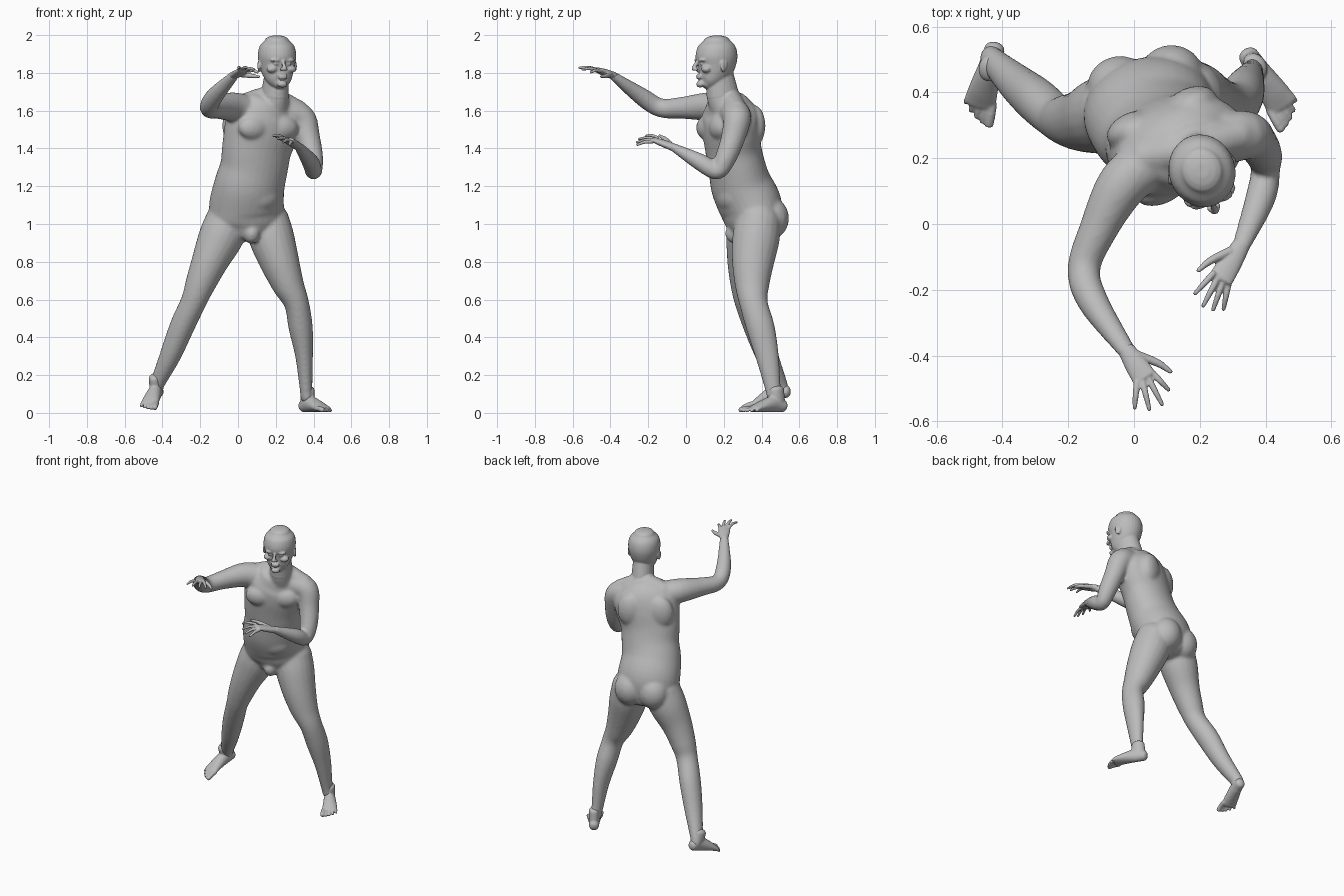
import bpy, bmesh, math
from mathutils import Vector, Matrix

if "Cube" in bpy.data.objects:
    bpy.data.objects.remove(bpy.data.objects["Cube"])

# One plain clay colour
clay = bpy.data.materials.new("clay grey")
clay.use_nodes = True
clay.diffuse_color = (0.5, 0.5, 0.5, 1)
clay.node_tree.nodes["Principled BSDF"].inputs["Base Color"].default_value = (0.5, 0.5, 0.5, 1)
IDENTITY = Matrix.Identity(4)


def frame(location, yaw=0, pitch=0, mirror=1):
    """Local frame facing -y, turned to the left by yaw and tipped by pitch."""
    return (Matrix.Translation(location) @ Matrix.Rotation(math.radians(yaw), 4, 'Z')
            @ Matrix.Rotation(math.radians(pitch), 4, 'X') @ Matrix.Diagonal((mirror, 1, 1, 1)))


def spline(points, steps):
    """Smooth path through centre + radii points."""
    pts = [Vector(p if len(p) == 5 else (*p, p[3])) for p in points]
    pts = [2 * pts[0] - pts[1]] + pts + [2 * pts[-1] - pts[-2]]
    out = []
    for i in range(1, len(pts) - 2):
        a, b, c, d = pts[i - 1:i + 3]
        for s in range(steps):
            t = s / steps
            out.append((2 * b + (c - a) * t + (2 * a - 5 * b + 4 * c - d) * t ** 2
                        + (3 * b - a - 3 * c + d) * t ** 3) / 2)
    return out + [pts[-2]]


def tube(bm, points, yaw=(0, 0), m=IDENTITY, sides=20, steps=5, cap=0.7):
    """Loft elliptical rings along a path, with rounded ends."""
    path = spline(points, steps)
    n = len(path)
    rings = []
    for i, p in enumerate(path):
        tangent = (path[min(i + 1, n - 1)].xyz - path[max(i - 1, 0)].xyz).normalized()
        angle = math.radians(yaw[0] + (yaw[1] - yaw[0]) * i / (n - 1))
        side = Vector((math.cos(angle), math.sin(angle), 0))
        side = (side - tangent * side.dot(tangent)).normalized()
        depth = tangent.cross(side)
        grades = [(0, 1)]
        ends = [(t, math.sqrt(1 - t * t)) for t in (0.4, 0.75, 0.95)]
        if i == 0:
            grades = [(-t, s) for t, s in reversed(ends)] + grades
        if i == n - 1:
            grades = grades + ends
        for t, s in grades:
            centre = p.xyz + tangent * t * cap * min(p[3], p[4])
            ring = []
            for k in range(sides):
                u = math.tau * k / sides
                v = centre + s * (side * math.cos(u) * p[3] + depth * math.sin(u) * p[4])
                ring.append(bm.verts.new(m @ v))
            rings.append(ring)
    for r, q in zip(rings, rings[1:]):
        for k in range(sides):
            j = (k + 1) % sides
            bm.faces.new((r[k], r[j], q[j], q[k]))
    bm.faces.new(rings[0][::-1])
    bm.faces.new(rings[-1])


def blob(bm, centre, radii, m=IDENTITY):
    bmesh.ops.create_uvsphere(bm, u_segments=20, v_segments=12, radius=1,
                              matrix=m @ Matrix.Translation(centre) @ Matrix.Diagonal((*radii, 1)))


def finish(name, bm, voxel, smooth):
    """Fuse the overlapping forms into one smooth skin."""
    bmesh.ops.recalc_face_normals(bm, faces=bm.faces)
    mesh = bpy.data.meshes.new(name)
    bm.to_mesh(mesh)
    bm.free()
    mesh.materials.append(clay)
    obj = bpy.data.objects.new(name, mesh)
    bpy.context.collection.objects.link(obj)
    fuse = obj.modifiers.new("fuse", 'REMESH')
    fuse.mode, fuse.voxel_size, fuse.use_smooth_shade = 'VOXEL', voxel, True
    relax = obj.modifiers.new("relax", 'SMOOTH')
    relax.factor, relax.iterations = 0.5, smooth


# Torso, twisting from hips to chest
body = bmesh.new()
tube(body, [(.05, .36, .96, .14, .13), (.05, .355, 1.02, .195, .15), (.045, .34, 1.1, .2, .165),
            (.06, .295, 1.2, .19, .16), (.085, .27, 1.3, .183, .148), (.1, .25, 1.4, .19, .143),
            (.125, .24, 1.5, .205, .145), (.15, .235, 1.58, .2, .135), (.175, .22, 1.64, .14, .105)],
     yaw=(12, 24), sides=32, cap=.4)
neck = [(.18, .23, 1.6, .1, .1), (.195, .195, 1.68, .072, .088), (.205, .175, 1.8, .062, .075)]
tube(body, neck, yaw=(20, 20))
chest = frame((.12, .24, 1.5), 23)
hips = frame((.05, .36, 1), 12)
for s in (-1, 1):
    blob(body, (s * .085, -.105, .01), (.085, .05, .065), chest)      # pectoral
    blob(body, (s * .095, .09, .02), (.085, .055, .11), chest)        # shoulder blade
    blob(body, (s * .08, .075, .03), (.1, .095, .11), hips)           # buttock
blob(body, (.02, -.12, .15), (.13, .09, .1), hips)                    # belly
blob(body, (0, -.1, -.05), (.045, .055, .055), hips)                  # groin
tube(body, [(.03, .2, 1.63, .06), (.17, .23, 1.67, .055), (.32, .27, 1.6, .055)], yaw=(90, 90))

# Arms: right reaching forward, left bent at the waist
tube(body, [(.06, .2, 1.6, .08), (-.035, .12, 1.62, .077), (-.11, -.02, 1.615, .058),
            (-.152, -.135, 1.615, .05), (-.125, -.235, 1.675, .047), (-.02, -.39, 1.788, .028, .022)])
tube(body, [(.24, .25, 1.59, .08), (.335, .27, 1.56, .075), (.37, .25, 1.46, .064),
            (.395, .21, 1.35, .056), (.4, .165, 1.28, .045), (.385, .08, 1.325, .046),
            (.325, -.07, 1.408, .028, .022)])

# Legs
tube(body, [(-.05, .34, 1.02, .12), (-.095, .33, .92, .118), (-.15, .315, .8, .097),
            (-.2, .315, .68, .08), (-.235, .325, .59, .068), (-.295, .375, .46, .066, .072),
            (-.36, .43, .3, .056, .06), (-.428, .495, .15, .038, .043), (-.43, .505, .11, .036, .04)])
tube(body, [(.15, .385, 1.02, .12), (.18, .37, .92, .12, .125), (.22, .355, .8, .105, .112),
            (.265, .35, .68, .085, .092), (.31, .358, .58, .066, .075), (.332, .395, .45, .064, .075),
            (.35, .43, .3, .047, .062), (.36, .46, .13, .034, .042), (.365, .47, .08, .034, .04)])
finish("body", body, .01, 5)

# Head: skull loft in its own frame, then face features
head = bmesh.new()
tube(head, neck[1:], yaw=(20, 20))
skull = frame((.208, .158, 1.8), 18)
tube(head, [(0, -.062, -.065, .034, .03), (0, -.045, -.045, .06, .053), (0, -.02, -.005, .08, .084),
            (0, -.002, .04, .093, .104), (0, .004, .09, .101, .112), (0, .006, .14, .092, .1),
            (0, .006, .172, .064, .07)], m=skull, sides=28, cap=.42)
tube(head, [(0, -.103, .062, .009), (0, -.118, .035, .011), (0, -.124, .02, .015, .012)],
     m=skull, sides=12)                                               # nose
blob(head, (0, -.088, -.06), (.027, .02, .018), skull)                # chin
for z in (-.014, -.026):
    blob(head, (0, -.096, z), (.026, .012, .007), skull)              # lip
for s in (-1, 1):
    blob(head, (s * .036, -.09, .067), (.034, .016, .009), skull)     # brow
    blob(head, (s * .035, -.088, .048), (.015, .012, .009), skull)    # eye
    blob(head, (s * .052, -.07, .02), (.03, .026, .02), skull)        # cheekbone
    blob(head, (s * .013, -.113, .018), (.009, .011, .008), skull)    # nostril
    ear = skull @ frame((s * .098, .01, .035), s * 25)
    blob(head, (0, 0, 0), (.008, .02, .033), ear)                     # ear
    blob(head, (0, .014, .008), (.011, .01, .024), ear)               # ear rim
finish("head", head, .0055, 3)


def hand(name, wrist, knuckles, across, thumb, tips):
    """Palm from wrist to knuckles, four fingers from index to little, one thumb."""
    bm = bmesh.new()
    wrist, knuckles, across, thumb = map(Vector, (wrist, knuckles, across, thumb))
    turn = math.degrees(math.atan2(across.y, across.x))
    middle = wrist.lerp(knuckles, .55)
    tube(bm, [(*wrist, .027, .021), (*middle, .035, .019), (*knuckles, .038, .014)],
         yaw=(turn, turn), sides=16)
    for i, tip in enumerate(map(Vector, tips)):
        base = knuckles + across * (.029 - .019 * i)
        bend = base.lerp(tip, .5) + Vector((0, 0, .007))
        tube(bm, [(*base, .0105), (*bend, .0095), (*tip, .0065)], sides=10, steps=3)
    root = wrist.lerp(knuckles, .3) + across * .02
    bend = root.lerp(thumb, .55) + across * .008
    tube(bm, [(*root, .015), (*bend, .012), (*thumb, .007)], sides=10, steps=3)
    finish(name, bm, .004, 2)


hand("right_hand", (-.022, -.385, 1.786), (.032, -.468, 1.815), (.84, .52, -.15), (.112, -.45, 1.78),
     [(.106, -.505, 1.802), (.086, -.55, 1.818), (.047, -.565, 1.827), (.002, -.56, 1.825)])
hand("left_hand", (.328, -.062, 1.404), (.265, -.165, 1.445), (-.8, .5, .33), (.195, -.142, 1.468),
     [(.185, -.212, 1.467), (.21, -.25, 1.45), (.24, -.262, 1.432), (.272, -.26, 1.418)])


def foot(name, m):
    """Foot facing -y with the big toe at -x in its local frame."""
    bm = bmesh.new()
    tube(bm, [(0, .005, .12, .034, .042), (0, .01, .05, .033, .045)], m=m)
    tube(bm, [(0, .045, .034, .031, .033), (0, -.01, .045, .036, .044), (.003, -.08, .034, .044, .032),
              (.004, -.14, .019, .05, .018)], m=m)
    for i in range(5):
        x, size = -.034 + .0185 * i, .0145 if i == 0 else .0105 - .0006 * i
        reach = -.197 + .003 * i * i
        tube(bm, [(x, -.13, .02, size), (x * 1.1, (reach - .13) / 2, .02, size),
                  (x * 1.15, reach, size, size)], m=m, sides=10, steps=3)
    finish(name, bm, .0055, 3)


foot("left_foot", frame((.372, .475, .002), 33))
foot("right_foot", frame((-.432, .5, .068), -14, 16, mirror=-1))
